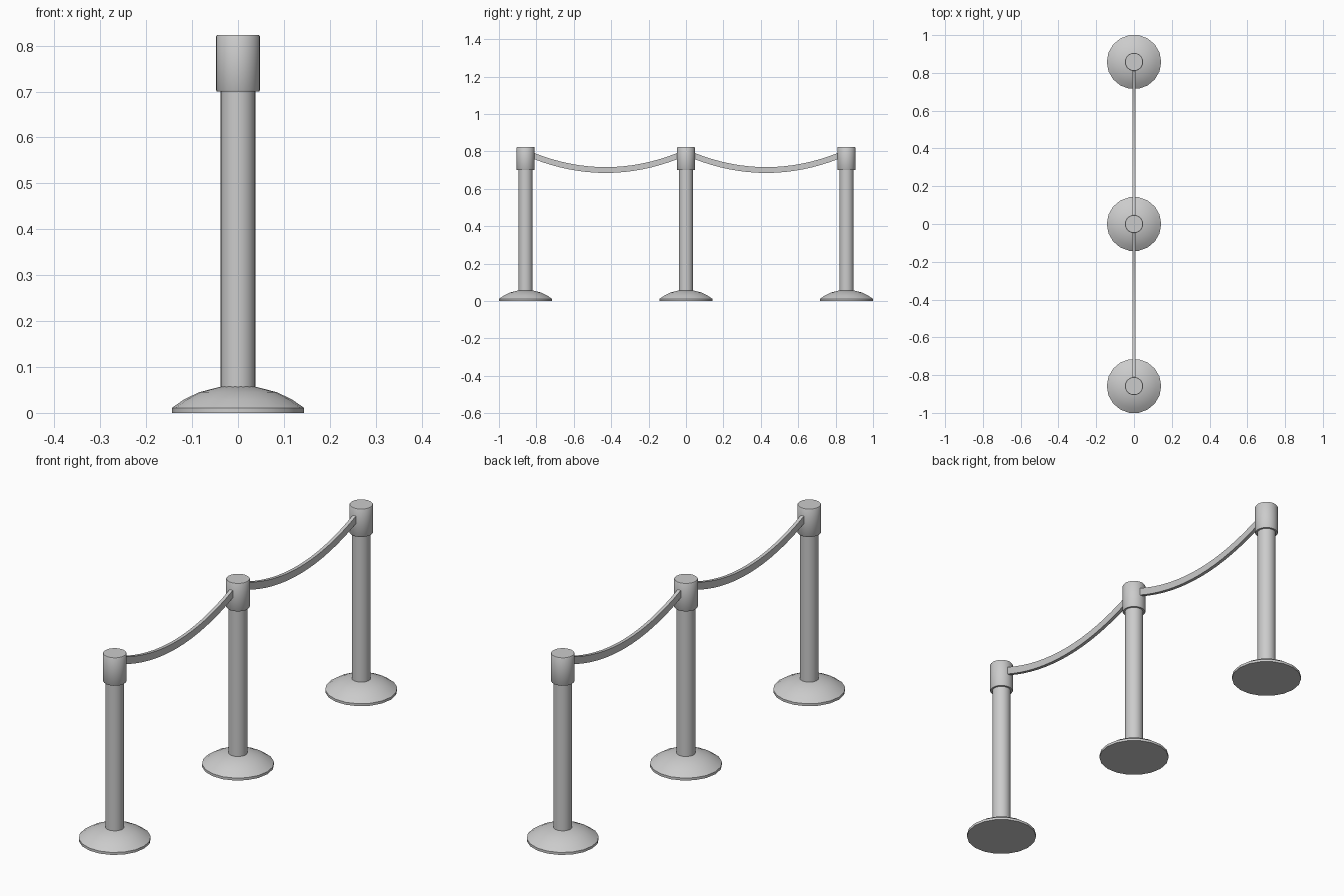
import bpy, bmesh, math
from mathutils import Vector

cube = bpy.data.objects.get("Cube")
if cube:
    bpy.data.objects.remove(cube, do_unlink=True)

grey = bpy.data.materials.new("plain_grey")
grey.use_nodes = True
colour = (0.6, 0.6, 0.6, 1)
grey.diffuse_color = colour
grey.node_tree.nodes["Principled BSDF"].inputs["Base Color"].default_value = colour


def finish(name, bm, location=(0, 0, 0)):
    bmesh.ops.recalc_face_normals(bm, faces=bm.faces)
    mesh = bpy.data.meshes.new(name)
    bm.to_mesh(mesh)
    bm.free()
    mesh.materials.append(grey)
    obj = bpy.data.objects.new(name, mesh)
    obj.location = location
    bpy.context.collection.objects.link(obj)
    bpy.ops.object.select_all(action='DESELECT')
    obj.select_set(True)
    bpy.context.view_layer.objects.active = obj
    bpy.ops.object.shade_smooth_by_angle(angle=math.radians(35))
    return obj


def skin(bm, rings):
    """Join equal-sized closed rings and cap both ends."""
    for a, b in zip(rings, rings[1:]):
        for i in range(len(a)):
            j = (i + 1) % len(a)
            bm.faces.new((a[i], a[j], b[j], b[i]))
    bm.faces.new(rings[0])
    bm.faces.new(rings[-1])


def turned(name, profile, sides, y):
    """Solid of revolution from (radius, height) points."""
    bm = bmesh.new()
    angles = [math.tau * i / sides for i in range(sides)]
    skin(bm, [[bm.verts.new((r * math.cos(a), r * math.sin(a), z)) for a in angles]
              for r, z in profile])
    return finish(name, bm, (0, y, 0))


def strap(name, start, end, steps=16):
    """Sagging flat band between two posts."""
    bm = bmesh.new()
    mid, half = (start + end) / 2, (end - start) / 2
    low, sag, wide, tall = 0.70, 0.077, 0.0075, 0.0155
    rings = []
    for i in range(steps + 1):
        t = 2 * i / steps - 1
        centre = Vector((0, mid + half * t, low + sag * t * t))
        normal = Vector((0, -2 * sag * t / half, 1)).normalized() * tall
        side = Vector((wide, 0, 0))
        rings.append([bm.verts.new(centre + side * u + normal * v)
                      for u, v in ((-1, -1), (1, -1), (1, 1), (-1, 1))])
    skin(bm, rings)
    return finish(name, bm)


# Three stanchions: domed foot, pole and collar
spacing = 0.858
foot = [(0.144, 0), (0.144, 0.011), (0.118, 0.029), (0.085, 0.045), (0.038, 0.057)]
pole = [(0.038, 0.05), (0.038, 0.71)]
collar = [(0.046, 0.70), (0.048, 0.703), (0.048, 0.820), (0.046, 0.823)]
for label, y in (("front", -spacing), ("middle", 0), ("back", spacing)):
    turned(label + "_foot", foot, 18, y)
    turned(label + "_pole", pole, 24, y)
    turned(label + "_collar", collar, 24, y)

# Two sagging straps between the collars
strap("front_strap", 0.04 - spacing, -0.04)
strap("back_strap", 0.04, spacing - 0.04)
